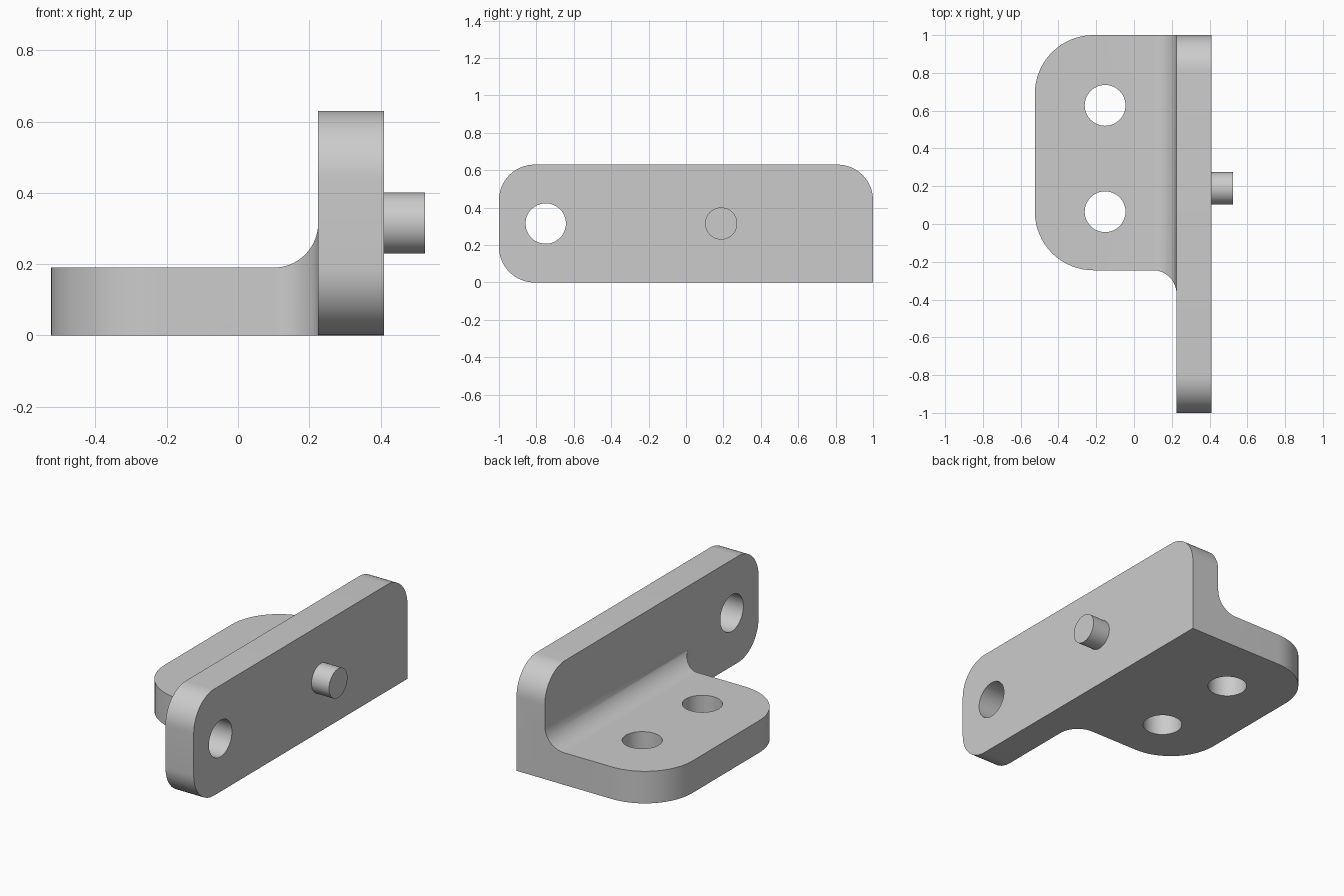
import bpy, bmesh
from math import pi, sin, cos
from mathutils import Vector

cube = bpy.data.objects.get("Cube")
if cube:
    bpy.data.objects.remove(cube, do_unlink=True)

grey = bpy.data.materials.new("light grey metal")
grey.use_nodes = True
grey.diffuse_color = (0.6, 0.6, 0.6, 1)
grey.node_tree.nodes["Principled BSDF"].inputs["Base Color"].default_value = grey.diffuse_color

LEFT, INNER, OUTER, TIP = -0.525, 0.225, 0.41, 0.525   # x stations
HEIGHT, THICK, BASE_FRONT = 0.63, 0.19, -0.245
MID = HEIGHT / 2
FILLET = 0.125
EMBED = 0.3                                            # base reaches into the wall


def arc(cx, cy, r, start, end, steps=16):
    angles = [start + (end - start) * i / steps for i in range(steps + 1)]
    return [(cx + r * cos(a), cy + r * sin(a)) for a in angles]


def prism(name, outline, axis, low, high):
    """Extrude a 2D outline along an axis; the outline uses the other two axes in order."""
    def place(p, d):
        c = list(p)
        c.insert("xyz".index(axis), d)
        return Vector(c)
    bm = bmesh.new()
    face = bm.faces.new([bm.verts.new(place(p, low)) for p in outline])
    grown = bmesh.ops.extrude_face_region(bm, geom=[face])["geom"]
    verts = [v for v in grown if isinstance(v, bmesh.types.BMVert)]
    bmesh.ops.translate(bm, verts=verts, vec=place((0, 0), high - low))
    bmesh.ops.recalc_face_normals(bm, faces=bm.faces[:])
    mesh = bpy.data.meshes.new(name)
    bm.to_mesh(mesh)
    bm.free()
    mesh.materials.append(grey)
    obj = bpy.data.objects.new(name, mesh)
    bpy.context.collection.objects.link(obj)
    return obj


def disc(name, cx, cy, r, axis, low, high):
    return prism(name, arc(cx, cy, r, 0, 2 * pi, 48)[:-1], axis, low, high)


def combine(obj, other, operation):
    mod = obj.modifiers.new(operation, 'BOOLEAN')
    mod.operation, mod.solver, mod.object = operation, 'EXACT', other
    bpy.context.view_layer.objects.active = obj
    bpy.ops.object.modifier_apply(modifier=mod.name)
    bpy.data.objects.remove(other, do_unlink=True)


# Upright wall: three rounded corners and one square one
R = 0.19
wall_outline = (arc(-1 + R, R, R, 1.5 * pi, pi)
                + arc(-1 + R, HEIGHT - R, R, pi, pi / 2)
                + arc(1 - R, HEIGHT - R, R, pi / 2, 0)
                + [(1, 0)])
bracket = prism("bracket", wall_outline, "x", INNER, OUTER)

# Base: plan outline with large corners and a side fillet into the wall
C = 0.31
plan = ([(EMBED, 1)]
        + arc(LEFT + C, 1 - C, C, pi / 2, pi)
        + arc(LEFT + C, BASE_FRONT + C, C, pi, 1.5 * pi)
        + arc(INNER - FILLET, BASE_FRONT - FILLET, FILLET, pi / 2, 0)
        + [(EMBED, BASE_FRONT - FILLET)])
base = prism("base", plan, "z", 0, 0.5)

# Base section: flat slab with a top fillet into the wall
section = ([(LEFT - 0.1, 0), (LEFT - 0.1, THICK)]
           + arc(INNER - FILLET, THICK + FILLET, FILLET, -pi / 2, 0)
           + [(EMBED, THICK + FILLET), (EMBED, 0)])
combine(base, prism("base_section", section, "y", -1, 1), 'INTERSECT')
combine(bracket, base, 'UNION')

# Bolt holes in the base and the wall
HOLE = 0.108
for y in (0.065, 0.628):
    combine(bracket, disc("hole", -0.153, y, HOLE, "z", -0.1, 0.5), 'DIFFERENCE')
combine(bracket, disc("hole", -0.75, MID, HOLE, "x", 0, 0.6), 'DIFFERENCE')

# Locating pin on the outer face
pin = disc("pin", 0.188, MID, 0.086, "x", OUTER - 0.05, TIP)

# Smooth the rounded sides, keep the edges sharp
for obj in (bracket, pin):
    bpy.ops.object.select_all(action='DESELECT')
    obj.select_set(True)
    bpy.context.view_layer.objects.active = obj
    bpy.ops.object.shade_smooth_by_angle(angle=pi / 6)
